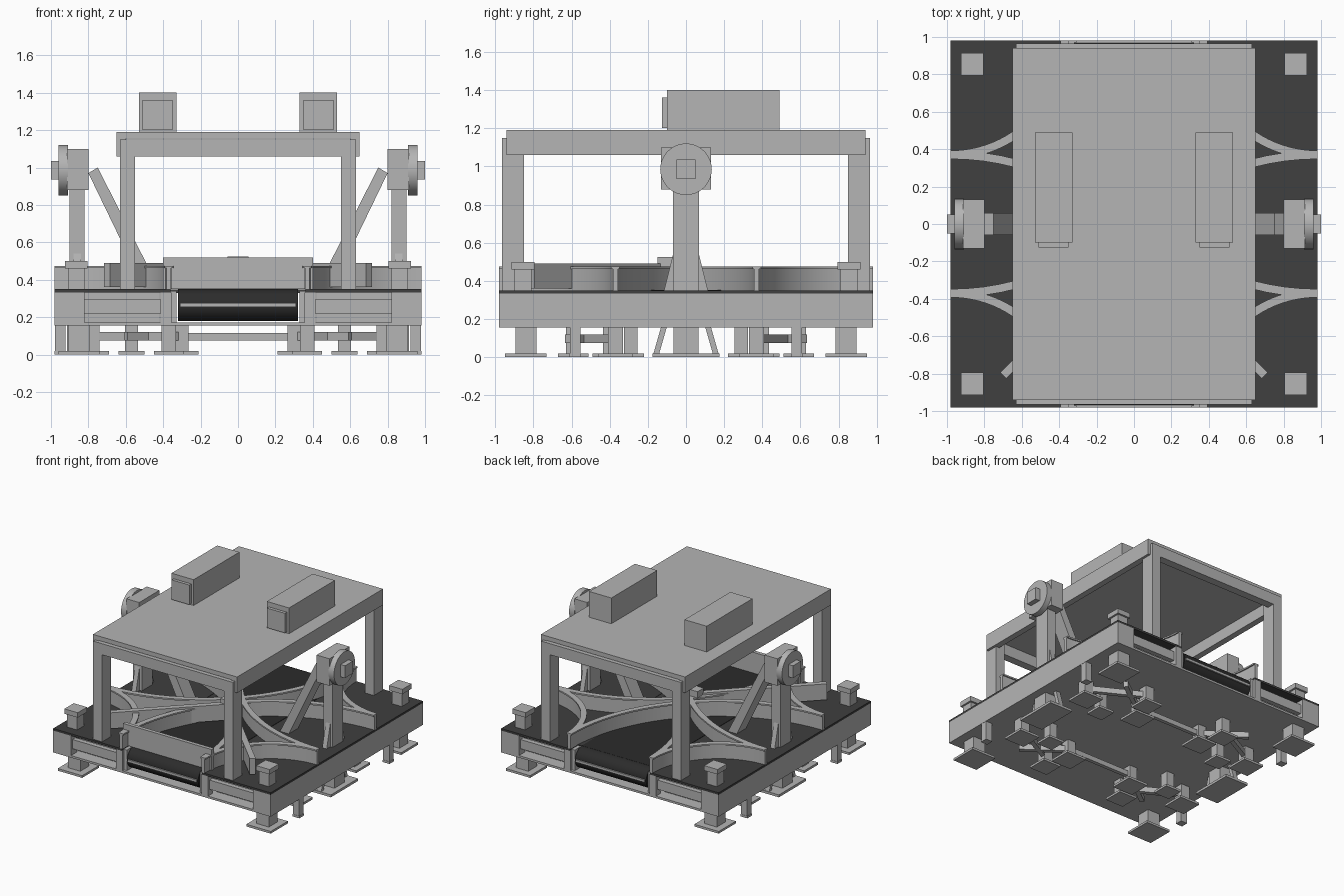
import bpy, bmesh, math
from mathutils import Vector

old = bpy.data.objects.get("Cube")
if old:
    bpy.data.objects.remove(old)


def material(name, v):
    m = bpy.data.materials.new(name)
    m.use_nodes = True
    m.diffuse_color = (v, v, v, 1)
    m.node_tree.nodes["Principled BSDF"].inputs["Base Color"].default_value = (v, v, v, 1)
    return m


GREY = material("steel grey", 0.46)
DARK = material("deck charcoal", 0.05)
BELT = material("belt black", 0.025)
SIDES = (-1, 1)
CORNERS = [(sx, sy) for sx in SIDES for sy in SIDES]


def finish(name, bm, mat, smooth=False):
    bmesh.ops.recalc_face_normals(bm, faces=bm.faces)
    me = bpy.data.meshes.new(name)
    bm.to_mesh(me)
    bm.free()
    me.materials.append(mat)
    ob = bpy.data.objects.new(name, me)
    bpy.context.collection.objects.link(ob)
    if smooth:
        bpy.ops.object.select_all(action='DESELECT')
        ob.select_set(True)
        bpy.context.view_layer.objects.active = ob
        bpy.ops.object.shade_smooth_by_angle(angle=math.radians(30))
    return ob


def box(name, x, y, z, mat=GREY):
    """Box from three (low, high) ranges, in any order."""
    bm = bmesh.new()
    bmesh.ops.create_cube(bm, size=1)
    for v in bm.verts:
        v.co = [(a + b) / 2 + c * abs(b - a) for (a, b), c in zip((x, y, z), v.co)]
    return finish(name, bm, mat)


def post(name, x, y, half, z, mat=GREY):
    return box(name, (x - half, x + half), (y - half, y + half), z, mat)


def prism(name, points, offset, mat=GREY):
    """Flat outline pushed along an offset."""
    bm = bmesh.new()
    face = bm.faces.new([bm.verts.new(p) for p in points])
    new = bmesh.ops.extrude_face_region(bm, geom=[face])["geom"]
    bmesh.ops.translate(bm, vec=offset, verts=[v for v in new if isinstance(v, bmesh.types.BMVert)])
    return finish(name, bm, mat)


def bar(name, a, b, width, z, mat=GREY):
    """Level bar between two plan points."""
    a, b = Vector(a), Vector(b)
    d = (b - a).normalized()
    n = Vector((-d.y, d.x)) * width / 2
    return prism(name, [(*p, z[0]) for p in (a + n, b + n, b - n, a - n)], (0, 0, z[1] - z[0]), mat)


def rod(name, radius, x, y, z, length, mat, segs=32):
    """Cylinder along x."""
    bm = bmesh.new()
    bmesh.ops.create_cone(bm, cap_ends=True, segments=segs, radius1=radius, radius2=radius, depth=length)
    for v in bm.verts:
        v.co = (v.co.z + x, v.co.x + y, v.co.y + z)
    return finish(name, bm, mat, True)


def arc_wall(name, sx, sy, radius, width, z, steps=24):
    """Quarter-circle wall around a deck corner."""
    bm = bmesh.new()
    rings = []
    c = 0.98
    for i in range(steps + 1):
        a = math.pi / 2 * i / steps
        ring = []
        for r, h in ((-1, 0), (1, 0), (1, 1), (-1, 1)):
            rr = radius + r * width / 2
            ring.append(bm.verts.new((sx * (c - rr * math.cos(a)), sy * (c - rr * math.sin(a)), z[h])))
        rings.append(ring)
    for p, q in zip(rings, rings[1:]):
        for k in range(4):
            bm.faces.new((p[k], p[(k + 1) % 4], q[(k + 1) % 4], q[k]))
    bm.faces.new(rings[0])
    bm.faces.new(rings[-1])
    return finish(name, bm, GREY, True)


# Base frame and deck
box("base_plate", (-.98, .98), (-.98, .98), (.155, .172))
box("deck_middle", (-.36, .36), (-.88, .88), (.33, .348), DARK)
for s in SIDES:
    box("deck_side", (s * .36, s * .98), (-.98, .98), (.333, .35), DARK)
    box("base_side_beam", (s * .92, s * .98), (-.98, .98), (.172, .333))
    box("belt_side_frame", (s * .33, s * .36), (-.96, .96), (.172, .34))
    box("belt_rail", (-.31, .31), (s * .965, s * .98), (.255, .275))
    rod("belt_roller", .085, 0, s * .885, .265, .64, BELT)
box("belt_body", (-.32, .32), (-.885, .885), (.18, .351), BELT)
for sx, sy in CORNERS:
    box("end_corner_block", (sx * .82, sx * .92), (sy * .9, sy * .98), (.172, .333))
    box("end_recess_panel", (sx * .42, sx * .82), (sy * .86, sy * .88), (.172, .333))
    box("end_rail", (sx * .41, sx * .82), (sy * .92, sy * .96), (.22, .295))
    box("end_post", (sx * .355, sx * .415), (sy * .92, sy * .98), (.172, .333))

# Curved guide walls with flanged tops
for sx, sy in CORNERS:
    for r, label in ((.61, "inner"), (1.35, "outer")):
        arc_wall(label + "_guide_wall", sx, sy, r, .025, (.35, .465))
        arc_wall(label + "_guide_cap", sx, sy, r, .045, (.462, .474))

# Diverter bars and front gate
for s in SIDES:
    bar("diverter_bar", (s * .7, -.81), (0, -.11), .045, (.36, .49))
box("diverter_joint", (-.055, .055), (-.15, -.07), (.35, .525))
box("front_gate", (-.4, .4), (-.91, -.88), (.35, .52))

# Corner bollards
for sx, sy in CORNERS:
    post("bollard", sx * .865, sy * .855, .045, (.35, .46))
    post("bollard_cap", sx * .865, sy * .855, .06, (.46, .5))

# Gantry table
box("table_top", (-.65, .65), (-.94, .94), (1.155, 1.19))
for s in SIDES:
    box("table_side_beam", (s * .6, s * .65), (-.94, .94), (1.06, 1.156))
    box("table_end_beam", (-.62, .62), (s * .9, s * .965), (1.06, 1.15))
for sx, sy in CORNERS:
    box("table_leg", (sx * .55, sx * .63), (sy * .85, sy * .965), (.35, 1.15))

# Roof boxes
for s in SIDES:
    box("roof_box", (s * .33, s * .53), (-.1, .49), (1.19, 1.4))
    box("roof_box_cover", (s * .35, s * .51), (-.125, -.1), (1.2, 1.36))

# Side towers
for s in SIDES:
    box("tower_post", (s * .82, s * .9), (-.068, .068), (.35, .95))
    for t in SIDES:
        prism("tower_gusset", [(s * .84, t * .06, .35), (s * .84, t * .115, .35), (s * .84, t * .068, .54),
                               (s * .84, t * .06, .54)], (s * .04, 0, 0))
    box("tower_head", (s * .8, s * .915), (-.13, .13), (.88, 1.1))
    rod("tower_disc", .135, s * .935, 0, .985, .05, GREY, 48)
    box("tower_shaft", (s * .95, s), (-.05, .05), (.935, 1.035))
    prism("tower_brace", [(s * .8, -.06, .97), (s * .75, -.06, 1), (s * .42, -.06, .35), (s * .5, -.06, .35)],
          (0, .12, 0))
    # Tower support under the deck
    post("tower_foot", s * .85, 0, .065, (.02, .16))
    box("tower_foot_plate", (s * .75, s * .96), (-.175, .175), (0, .02))
    for t in SIDES:
        prism("tower_foot_strut", [(s * .83, t * .1, .16), (s * .83, t * .13, .16), (s * .83, t * .17, .02),
                                   (s * .83, t * .14, .02)], (s * .04, 0, 0))

# Feet and crossed braces under the base
for sx, sy in CORNERS:
    for x, y, half, plate in ((.85, .84, .055, .11), (.37, .59, .038, .08), (.57, .29, .035, .07),
                              (.78, .37, .04, .09), (.3, .4, .035, .09), (.95, .58, .028, .03)):
        post("foot", sx * x, sy * y, half, (.015, .16))
        post("foot_plate", sx * x, sy * y, plate, (0, .018))
    bar("foot_brace", (sx * .37, sy * .59), (sx * .78, sy * .37), .035, (.075, .12))
    bar("foot_brace", (sx * .3, sy * .4), (sx * .6, sy * .62), .035, (.075, .12))
for s in SIDES:
    bar("foot_tie", (-.3, s * .4), (.3, s * .4), .03, (.075, .115))
